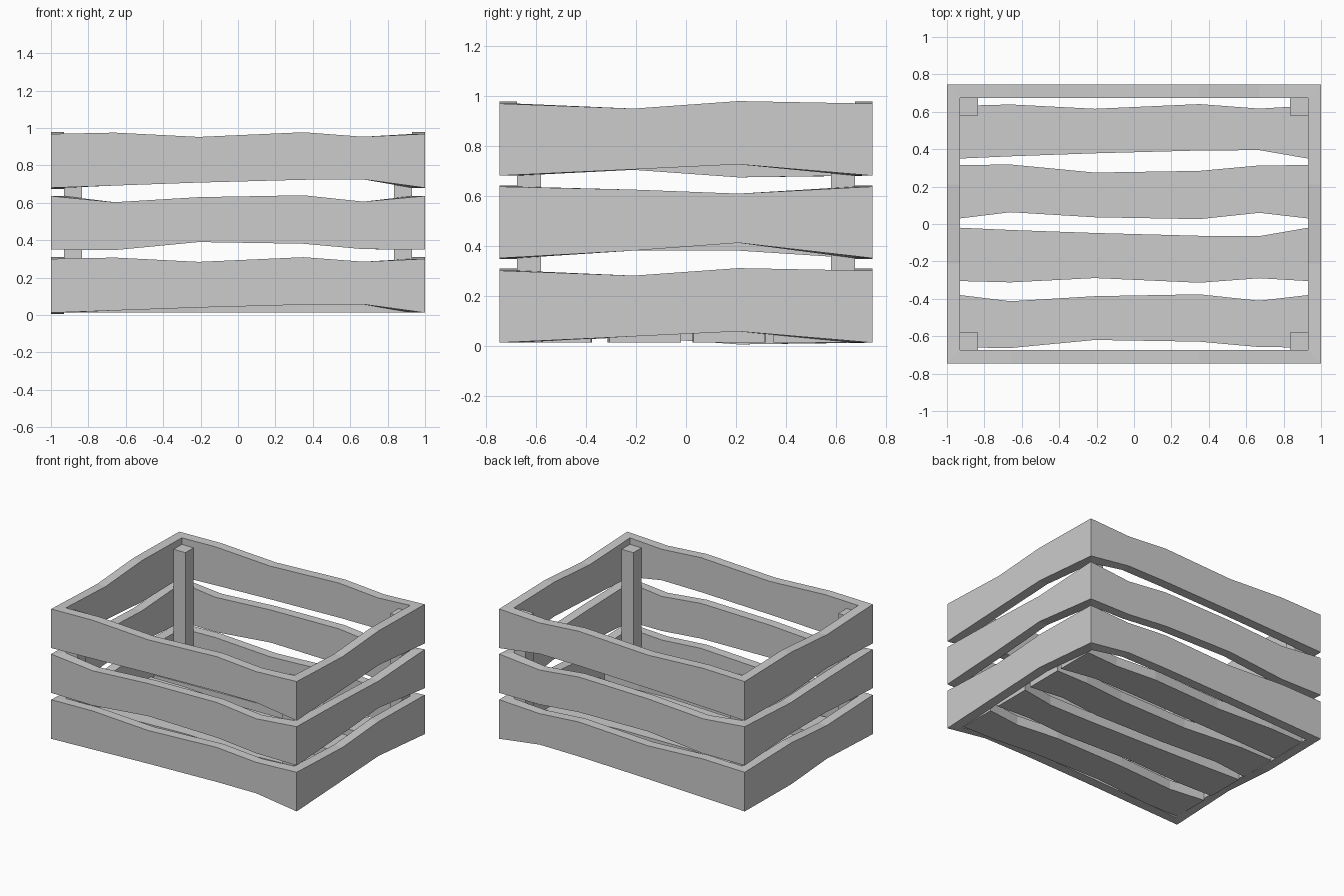
import bpy
import bmesh
from mathutils import Vector

cube = bpy.data.objects.get("Cube")
if cube:
    bpy.data.objects.remove(cube, do_unlink=True)

wood = bpy.data.materials.new("plain_grey")
wood.use_nodes = True
GREY = (0.604, 0.604, 0.604, 1)
wood.diffuse_color = GREY
wood.node_tree.nodes["Principled BSDF"].inputs["Base Color"].default_value = GREY

HALF_X, HALF_Y, THICK = 1.0, 0.745, 0.07
FLOOR_Z = 0.012

# Wavy edge profiles: offsets at the inner stations for the upper and lower edge
LONG_STATIONS = (-0.66, -0.21, 0.35, 0.67)
GENTLE = ((0.007, -0.016, 0.009, -0.015), (0.012, 0.028, 0.043, 0.045))
PINCHED = ((-0.033, -0.006, 0.004, -0.03), (-0.003, 0.04, 0.031, 0.002))
SIDE_STATIONS = (-0.21, 0.21)
SIDE_RISING = ((-0.02, 0.01), (0.025, 0.045))
SIDE_BOWED = ((-0.012, -0.028), (0.03, 0.061))
SIDE_DROOPING = ((-0.02, 0.01), (0.023, -0.007))
SIDE_SLIM = ((-0.012, -0.028), (0.03, 0.03))


def flipped(profile):
    upper, lower = profile
    return [-v for v in lower], [-v for v in upper]


def board(name, half, stations, low, high, profile, place, mitre):
    """Wavy plank; place(u, v, depth) maps it into the model."""
    us = (-half, *stations, half)
    tops = [high + d for d in (0, *profile[0], 0)]
    lows = [low + d for d in (0, *profile[1], 0)]
    bm = bmesh.new()
    rings = []
    for u, t, b in zip(us, tops, lows):
        inner = max(-half + mitre, min(half - mitre, u))
        corners = ((u, b, 0), (u, t, 0), (inner, t, THICK), (inner, b, THICK))
        rings.append([bm.verts.new(place(*c)) for c in corners])
    for r, s in zip(rings, rings[1:]):
        for i in range(4):
            j = (i + 1) % 4
            bm.faces.new((r[i], r[j], s[j], s[i]))
    bm.faces.new(rings[0])
    bm.faces.new(rings[-1])
    finish(name, bm)


def finish(name, bm):
    bmesh.ops.recalc_face_normals(bm, faces=bm.faces)
    mesh = bpy.data.meshes.new(name)
    bm.to_mesh(mesh)
    bm.free()
    mesh.materials.append(wood)
    obj = bpy.data.objects.new(name, mesh)
    bpy.context.collection.objects.link(obj)


# Wall boards, three tiers mitred at the corners
tiers = (
    ("lower", FLOOR_Z, 0.30, GENTLE, SIDE_RISING, SIDE_DROOPING),
    ("middle", 0.35, 0.636, PINCHED, SIDE_BOWED, SIDE_SLIM),
    ("upper", 0.68, 0.968, GENTLE, SIDE_RISING, SIDE_DROOPING),
)
for tier, low, high, long_wave, left_wave, right_wave in tiers:
    for side, s in (("front", -1), ("back", 1)):
        board(f"{tier}_{side}_board", HALF_X, LONG_STATIONS, low, high, long_wave,
              lambda u, v, d: Vector((u, s * (HALF_Y - d), v)), THICK)
    for side, s, wave in (("left", 1, left_wave), ("right", -1, right_wave)):
        board(f"{tier}_{side}_board", HALF_Y, SIDE_STATIONS, low, high, wave,
              lambda u, v, d: Vector((s * (HALF_X - d), u, v)), THICK)

# Floor slats
slats = (
    (-0.66, -0.38, PINCHED),
    (-0.305, -0.02, flipped(GENTLE)),
    (0.03, 0.315, flipped(PINCHED)),
    (0.35, 0.632, GENTLE),
)
for i, (low, high, wave) in enumerate(slats):
    board(f"floor_slat_{i + 1}", HALF_X - THICK, LONG_STATIONS, low, high, wave,
          lambda u, v, d: Vector((u, v, FLOOR_Z + d)), 0)

# Corner posts
POST, POST_TOP = 0.095, 0.92
for x_name, sx in (("left", 1), ("right", -1)):
    for y_name, sy in (("front", -1), ("back", 1)):
        bm = bmesh.new()
        bmesh.ops.create_cube(bm, size=1)
        base = FLOOR_Z + THICK
        for v in bm.verts:
            v.co = Vector((sx * (HALF_X - THICK - POST / 2) + v.co.x * POST,
                           sy * (HALF_Y - THICK - POST / 2) + v.co.y * POST,
                           base + (v.co.z + 0.5) * (POST_TOP - base)))
        finish(f"{y_name}_{x_name}_post", bm)
